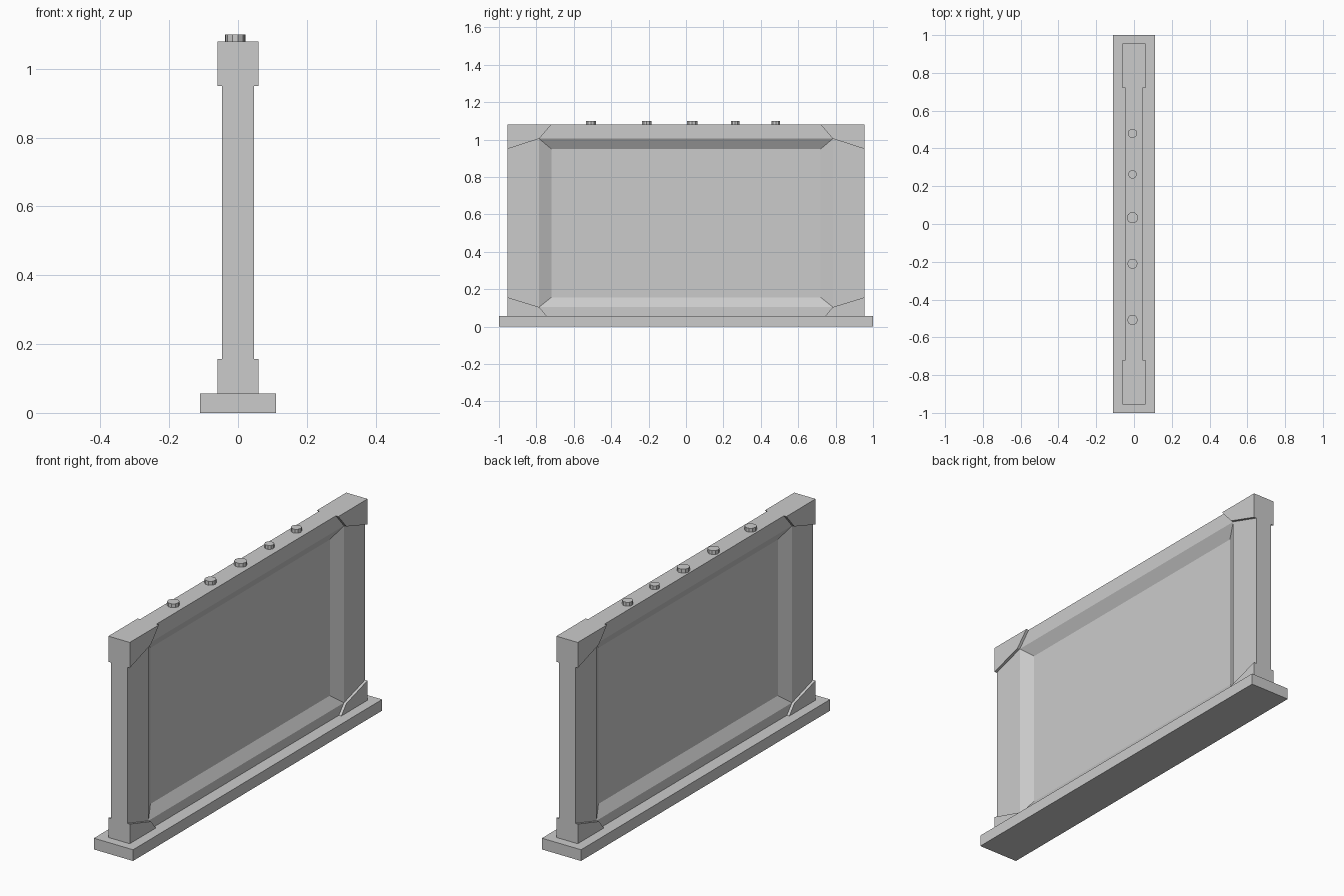
import bpy, bmesh, math

if "Cube" in bpy.data.objects:
    bpy.data.objects.remove(bpy.data.objects["Cube"])

H, TOP, BASE = 0.955, 1.08, 0.057   # wall half length, top height, base height
BODY, CAP, PANEL = 0.046, 0.06, 0.012  # half thicknesses


def finish(name, bm):
    bmesh.ops.recalc_face_normals(bm, faces=bm.faces)
    mesh = bpy.data.meshes.new(name)
    bm.to_mesh(mesh)
    bm.free()
    obj = bpy.data.objects.new(name, mesh)
    bpy.context.collection.objects.link(obj)
    return obj


def loft(name, rings):
    """Skin a closed solid through rings of points."""
    bm = bmesh.new()
    loops = [[bm.verts.new(p) for p in ring] for ring in rings]
    for a, b in zip(loops, loops[1:]):
        n = len(a)
        for i in range(n):
            j = (i + 1) % n
            bm.faces.new((a[i], a[j], b[j], b[i]))
    bm.faces.new(loops[0])
    bm.faces.new(loops[-1])
    return finish(name, bm)


def rect(x, y, z0, z1):
    return [(x, -y, z0), (x, y, z0), (x, y, z1), (x, -y, z1)]


# base plinth
loft("base_plinth", [rect(-0.11, 1, 0, BASE), rect(0.11, 1, 0, BASE)])

# wall slab with a sloped recessed panel on both sides
half = [(PANEL, 0.72, 0.157, 0.95), (BODY, 0.785, 0.105, 1.005), (BODY, H, BASE, TOP)]
rings = [rect(-x, y, a, b) for x, y, a, b in half]
rings += [rect(x, y, a, b) for x, y, a, b in reversed(half)]
loft("wall_panel", rings)

# raised corner plates, mirrored to both faces and both ends
profiles = {
    "upper_corner_plate": [(H, TOP), (0.72, TOP), (0.785, 1.005), (H, 0.95)],
    "lower_corner_plate": [(H, BASE), (0.745, BASE), (0.785, 0.105), (H, 0.157)],
}
for name, prof in profiles.items():
    plate = loft(name, [[(x, y, z) for y, z in prof] for x in (BODY, CAP)])
    mirror = plate.modifiers.new("mirror", 'MIRROR')
    mirror.use_axis = (True, True, False)
    mirror.use_mirror_merge = False

# studs along the top edge
for i, (y, r) in enumerate([(-0.508, 0.028), (-0.21, 0.027), (0.033, 0.03),
                            (0.263, 0.023), (0.48, 0.025)]):
    circle = [(r * math.cos(k * math.tau / 10), r * math.sin(k * math.tau / 10))
              for k in range(10)]
    loft(f"top_stud_{i + 1}",
         [[(u - 0.008, v + y, z) for u, v in circle] for z in (TOP, 1.1)])
